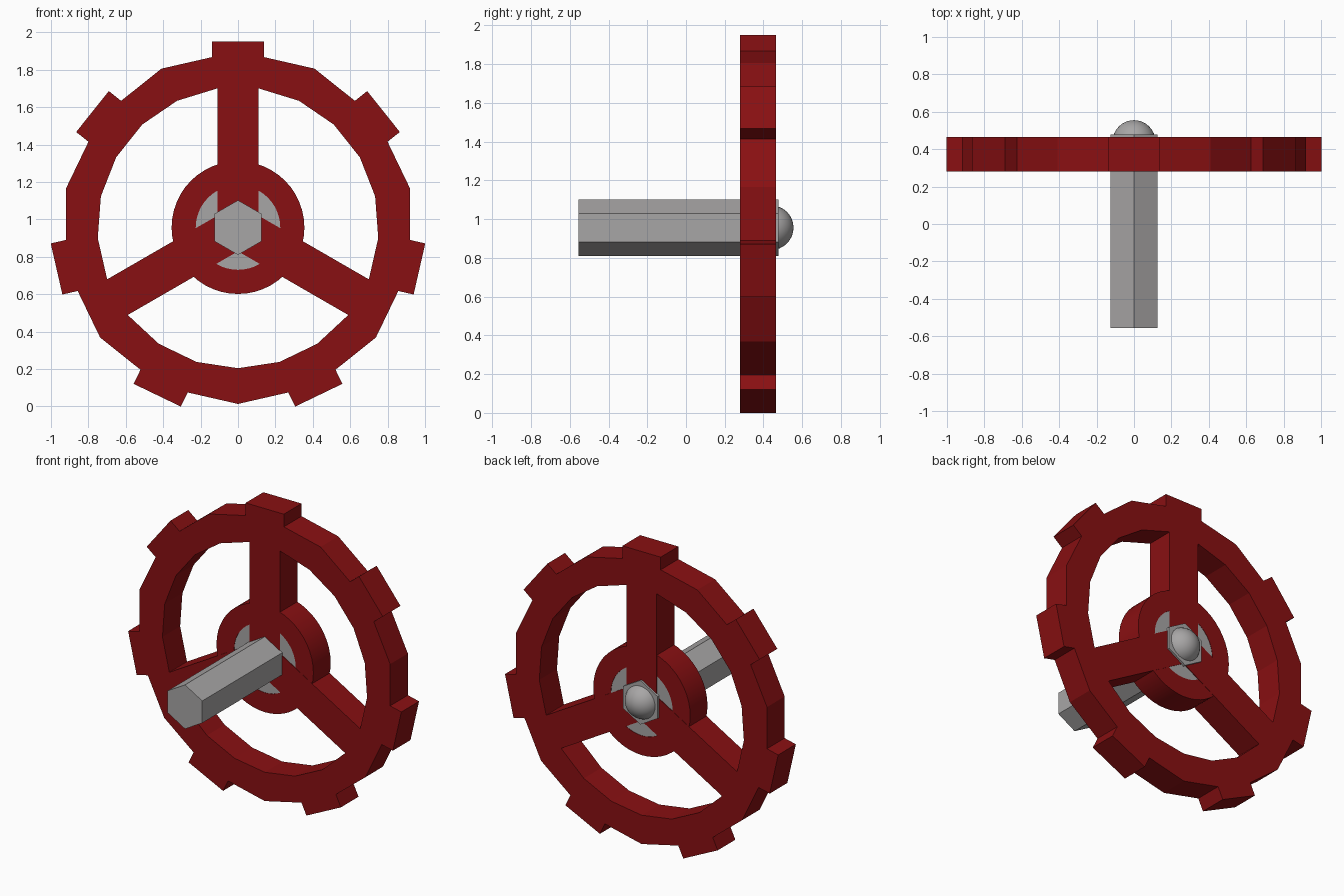
import bpy, bmesh, math
from mathutils import Matrix, Vector

if "Cube" in bpy.data.objects:
    bpy.data.objects.remove(bpy.data.objects["Cube"])

CZ = 0.956                 # height of the wheel axis
Y0, Y1 = 0.28, 0.465       # wheel front and back


def material(name, rgb):
    m = bpy.data.materials.new(name)
    m.diffuse_color = (*rgb, 1)
    m.use_nodes = True
    m.node_tree.nodes["Principled BSDF"].inputs["Base Color"].default_value = m.diffuse_color
    return m


RED = material("dark red paint", (0.25, 0.005, 0.006))
GREY = material("grey metal", (0.39, 0.38, 0.38))


def finish(bm, name, mat, smooth=False):
    bmesh.ops.recalc_face_normals(bm, faces=bm.faces)
    me = bpy.data.meshes.new(name)
    bm.to_mesh(me)
    bm.free()
    me.materials.append(mat)
    ob = bpy.data.objects.new(name, me)
    bpy.context.collection.objects.link(ob)
    if smooth:
        bpy.ops.object.select_all(action='DESELECT')
        ob.select_set(True)
        bpy.context.view_layer.objects.active = ob
        bpy.ops.object.shade_smooth_by_angle(angle=math.radians(35))
    return ob


def ngon(n, r, start=0.0):
    # points around the axis, angle measured clockwise from straight up
    return [(r * math.sin(start + math.tau * i / n), r * math.cos(start + math.tau * i / n))
            for i in range(n)]


def extrude_loops(name, loops, y0, y1, mat, smooth=False):
    # fill one or two nested outlines and extrude them along y
    bm = bmesh.new()
    edges = []
    for loop in loops:
        vs = [bm.verts.new((x, y0, CZ + z)) for x, z in loop]
        edges += [bm.edges.new((vs[i - 1], vs[i])) for i in range(len(vs))]
    bmesh.ops.triangle_fill(bm, use_beauty=True, use_dissolve=False, edges=edges)
    res = bmesh.ops.extrude_face_region(bm, geom=bm.faces[:], use_keep_orig=True)
    bmesh.ops.translate(bm, vec=(0, y1 - y0, 0),
                        verts=[g for g in res["geom"] if isinstance(g, bmesh.types.BMVert)])
    return finish(bm, name, mat, smooth)


def radial_bar(name, angle, half, r0, r1):
    # straight block pointing outward from the axis
    u = Vector((math.sin(angle), math.cos(angle)))
    v = Vector((u.y, -u.x))
    pts = [u * r0 - v * half, u * r1 - v * half, u * r1 + v * half, u * r0 + v * half]
    return extrude_loops(name, [[tuple(p) for p in pts]], Y0, Y1, RED)


# rim: 14-sided outside, 21-sided inside
extrude_loops("rim", [ngon(14, 0.943), ngon(21, 0.752, math.pi)], Y0, Y1, RED)

# grip lugs on the rim and the three spokes
for i in range(7):
    radial_bar(f"grip_lug_{i + 1}", math.tau * i / 7, 0.14, 0.86, 0.995)
for i in range(3):
    radial_bar(f"spoke_{i + 1}", math.tau * i / 3, 0.11, 0.0, 0.83)

# hub ring and metal core
e = 0.002
extrude_loops("hub_ring", [ngon(48, 0.355), ngon(48, 0.226)], Y0 + e, Y1 - e, RED, True)
extrude_loops("hub_core", [ngon(48, 0.228)], Y0 + 2 * e, Y1 - 2 * e, GREY, True)

# hexagonal shaft
extrude_loops("hex_shaft", [ngon(6, 0.146)], -0.555, 0.478, GREY)

# rounded shaft end
bm = bmesh.new()
bmesh.ops.create_uvsphere(bm, u_segments=32, v_segments=16, radius=0.115,
                          matrix=Matrix.Translation((0, 0.44, CZ)) @ Matrix.Rotation(math.pi / 2, 4, 'X'))
finish(bm, "shaft_dome", GREY, True)
